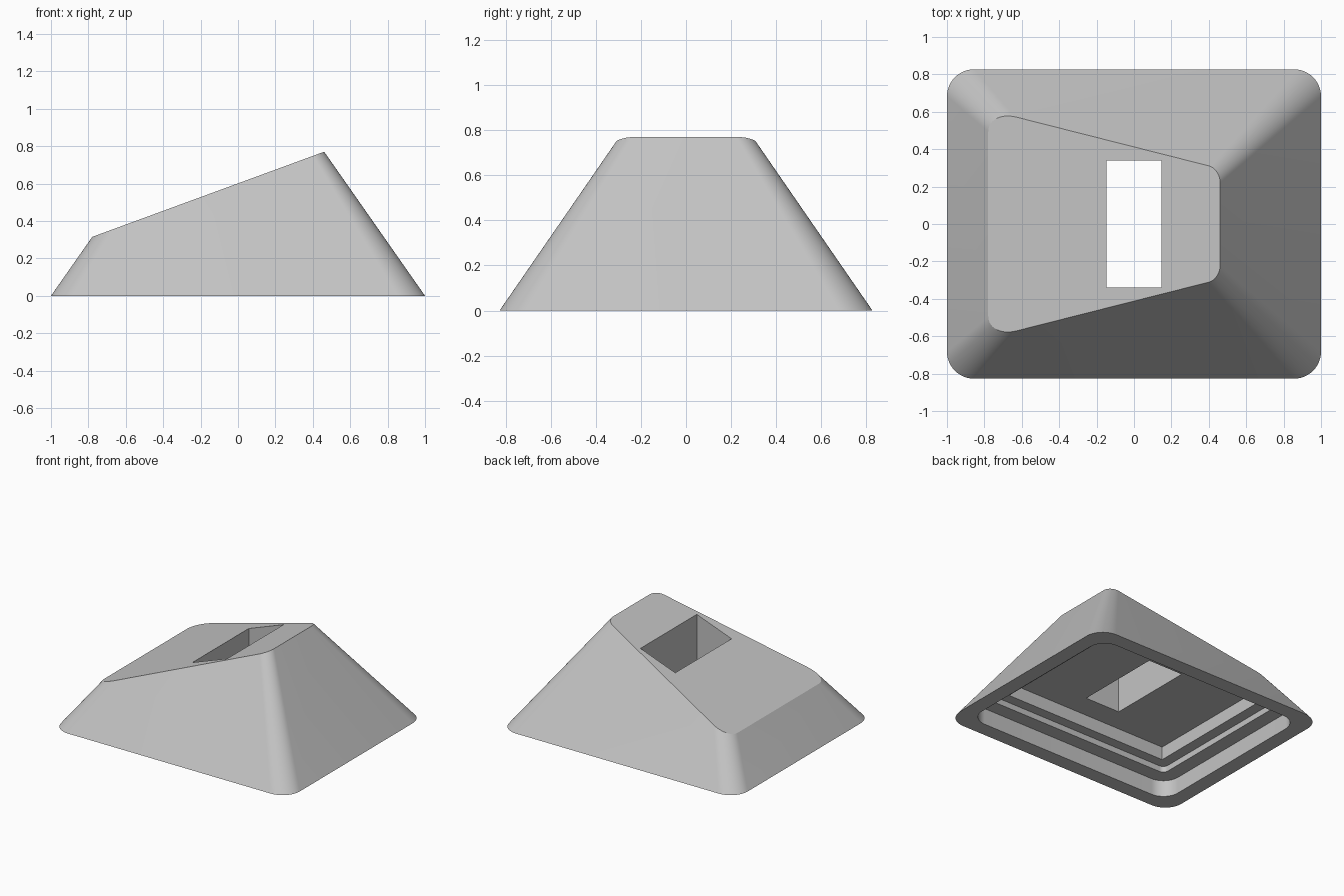
import bpy
import bmesh
import math
from mathutils import Vector

default = bpy.data.objects.get("Cube")
if default:
    bpy.data.objects.remove(default, do_unlink=True)

grey = bpy.data.materials.new("light_grey")
grey.use_nodes = True
colour = (0.55, 0.55, 0.55, 1)
grey.diffuse_color = colour
grey.node_tree.nodes["Principled BSDF"].inputs["Base Color"].default_value = colour


def outline(a, b, r, steps=14):
    """Rounded rectangle of half-sizes a and b, counterclockwise."""
    if r == 0:
        return [(a, b), (-a, b), (-a, -b), (a, -b)]
    points = []
    for corner, (sx, sy) in enumerate([(1, 1), (-1, 1), (-1, -1), (1, -1)]):
        for i in range(steps + 1):
            t = (corner + i / steps) * math.pi / 2
            points.append((sx * (a - r) + r * math.cos(t),
                           sy * (b - r) + r * math.sin(t)))
    return points


def loft(name, lower, upper, z0, z1, offset=0, plane=None):
    """Solid between two outlines, optionally trimmed above a plane."""
    bm = bmesh.new()
    rings = [[bm.verts.new((x + offset, y, z)) for x, y in pts]
             for pts, z in ((lower, z0), (upper, z1))]
    n = len(lower)
    bm.faces.new(rings[0][::-1])
    bm.faces.new(rings[1])
    for i in range(n):
        j = (i + 1) % n
        bm.faces.new((rings[0][i], rings[0][j], rings[1][j], rings[1][i]))
    if plane:
        point, normal = plane
        cut = bmesh.ops.bisect_plane(
            bm, geom=bm.verts[:] + bm.edges[:] + bm.faces[:],
            plane_co=point, plane_no=normal, clear_outer=True)
        edges = [e for e in cut["geom_cut"] if isinstance(e, bmesh.types.BMEdge)]
        bmesh.ops.contextual_create(bm, geom=edges)
    bmesh.ops.recalc_face_normals(bm, faces=bm.faces[:])
    mesh = bpy.data.meshes.new(name)
    bm.to_mesh(mesh)
    bm.free()
    mesh.materials.append(grey)
    obj = bpy.data.objects.new(name, mesh)
    bpy.context.collection.objects.link(obj)
    return obj


def carve(target, cutter):
    mod = target.modifiers.new("carve", "BOOLEAN")
    mod.operation = "DIFFERENCE"
    mod.solver = "EXACT"
    mod.object = cutter
    bpy.context.view_layer.objects.active = target
    bpy.ops.object.modifier_apply(modifier=mod.name)
    bpy.data.objects.remove(cutter, do_unlink=True)


# Tapered body with a sloping top
top = 0.82
body = loft("tapered_body",
            outline(1, 0.827, 0.145),
            outline(1 - 0.7 * top, 0.827 - 0.69 * top, 0.07),
            0, top,
            plane=(Vector((-0.78, 0, 0.315)), Vector((-0.455, 0, 1.24)).normalized()))

# Stepped recess underneath: half-sizes, corner radius, ceiling height
for a, b, r, z in [(0.885, 0.712, 0.13, 0.125),
                   (0.775, 0.6, 0.04, 0.17),
                   (0.693, 0.522, 0, 0.27)]:
    shape = outline(a, b, r)
    carve(body, loft("recess_cutter", shape, shape, -0.1, z))

# Rectangular slot right through the top
slot = outline(0.147, 0.34, 0)
carve(body, loft("slot_cutter", slot, slot, -0.1, 1))

# Smooth corners, crisp edges
bpy.ops.object.select_all(action="DESELECT")
body.select_set(True)
bpy.context.view_layer.objects.active = body
bpy.ops.object.shade_smooth_by_angle(angle=math.radians(30))
